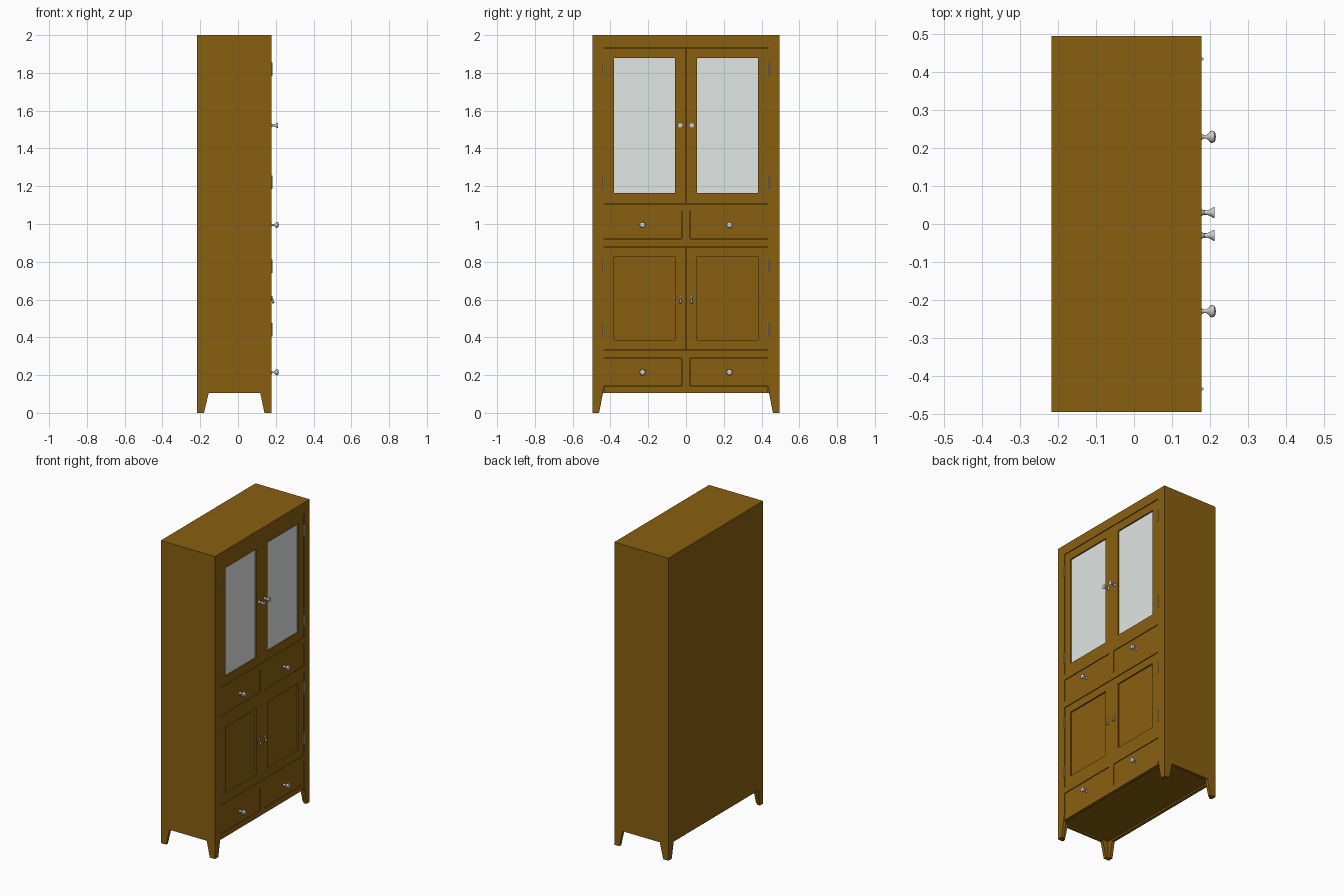
import bpy, bmesh, math
from mathutils import Vector

if "Cube" in bpy.data.objects:
    bpy.data.objects.remove(bpy.data.objects["Cube"])


def material(name, color):
    m = bpy.data.materials.new(name)
    m.diffuse_color = color
    m.use_nodes = True
    m.node_tree.nodes["Principled BSDF"].inputs["Base Color"].default_value = m.diffuse_color
    return m


WOOD = material("wood", (0.25, 0.115, 0.005, 1))
GLASS = material("glass", (0.75, 0.80, 0.78, 1))
METAL = material("metal", (0.55, 0.55, 0.55, 1))


def finish(name, bm, mat):
    bmesh.ops.recalc_face_normals(bm, faces=bm.faces[:])
    me = bpy.data.meshes.new(name)
    bm.to_mesh(me)
    bm.free()
    ob = bpy.data.objects.new(name, me)
    bpy.context.collection.objects.link(ob)
    me.materials.append(mat)
    return ob


def boxes(name, items, mat=WOOD):
    """One object from several (x0, x1, y0, y1, z0, z1) boxes."""
    bm = bmesh.new()
    for x0, x1, y0, y1, z0, z1 in items:
        vs = bmesh.ops.create_cube(bm, size=1)["verts"]
        for v in vs:
            v.co = ((x0 + x1) / 2 + v.co.x * (x1 - x0),
                    (y0 + y1) / 2 + v.co.y * (y1 - y0),
                    (z0 + z1) / 2 + v.co.z * (z1 - z0))
    return finish(name, bm, mat)


def board(name, outline, place, depth):
    """Flat outline mapped to space by place(), extruded by the depth vector."""
    bm = bmesh.new()
    f = bm.faces.new([bm.verts.new(place(a, b)) for a, b in outline])
    r = bmesh.ops.extrude_face_region(bm, geom=[f])
    bmesh.ops.translate(bm, vec=depth,
                        verts=[g for g in r["geom"] if isinstance(g, bmesh.types.BMVert)])
    return finish(name, bm, WOOD)


def lathe(name, profile, origin, direction, steps=24):
    """Turned metal part: (radius, height) profile along a direction."""
    bm = bmesh.new()
    vs = [bm.verts.new((r, 0, h)) for r, h in profile]
    es = [bm.edges.new(p) for p in zip(vs, vs[1:])]
    bmesh.ops.spin(bm, geom=vs + es, cent=(0, 0, 0), axis=(0, 0, 1),
                   angle=math.tau, steps=steps)
    bmesh.ops.remove_doubles(bm, verts=bm.verts[:], dist=1e-5)
    ob = finish(name, bm, METAL)
    ob.location = origin
    ob.rotation_euler = Vector(direction).to_track_quat('Z', 'Y').to_euler()
    for o in bpy.context.selected_objects:
        o.select_set(False)
    ob.select_set(True)
    bpy.context.view_layer.objects.active = ob
    bpy.ops.object.shade_smooth_by_angle(angle=math.radians(40))
    return ob


BACK, FRONT, FACE = -0.218, 0.178, 0.175   # carcass back, frame front, door front
INNER = FRONT - 0.02
HALF, OPEN, TOP = 0.495, 0.435, 1.985      # half width, half opening, under the top

# Carcass: top, floor, back board with feet
boxes("top_board", [(BACK, FRONT, -HALF, HALF, TOP, 2.0)])
boxes("floor_board", [(BACK + 0.02, INNER, -0.475, 0.475, 0.115, 0.135)])
foot = [(0.475, 0), (0.46, 0), (0.44, 0.105)]
board("back_board", foot + [(-a, b) for a, b in reversed(foot)]
      + [(-0.475, TOP), (0.475, TOP)],
      lambda y, z: (BACK, y, z), (0.02, 0, 0))

# Sides and front stiles, each running down into tapered feet
side_outline = [(BACK, 0), (-0.18, 0), (-0.155, 0.105), (0.118, 0.105),
                (0.14, 0), (INNER, 0), (INNER, TOP), (BACK, TOP)]
stile_outline = [(HALF, 0), (0.46, 0), (OPEN, 0.14), (OPEN, TOP), (HALF, TOP)]
for s, tag in ((-1, "left"), (1, "right")):
    board("side_" + tag, side_outline, lambda x, z: (x, s * HALF, z), (0, -s * 0.02, 0))
    board("front_stile_" + tag, stile_outline, lambda y, z: (INNER, s * y, z), (0.02, 0, 0))

# Front rails and drawer dividers
rails = {"bottom": (0.105, 0.14), "lower": (0.29, 0.33), "middle": (0.88, 0.92),
         "upper": (1.07, 1.107), "top": (1.935, TOP)}
for tag, (z0, z1) in rails.items():
    boxes("rail_" + tag, [(INNER, FRONT, -OPEN, OPEN, z0, z1)])
for tag, z0, z1 in (("lower", 0.14, 0.29), ("upper", 0.92, 1.07)):
    boxes("drawer_divider_" + tag, [(INNER, FRONT, -0.022, 0.022, z0, z1)])

# Turned profiles (radius, height)
drawer_knob = [(0, 0), (0.009, 0), (0.008, 0.004), (0.005, 0.008), (0.005, 0.016),
               (0.009, 0.021), (0.015, 0.026), (0.0165, 0.031), (0.014, 0.037),
               (0.008, 0.040), (0, 0.041)]
door_knob = [(0, 0), (0.010, 0), (0.009, 0.004), (0.005, 0.009), (0.006, 0.018),
             (0.009, 0.026), (0.0145, 0.035), (0.0145, 0.037), (0, 0.037)]
rosette = [(0, 0), (0.007, 0), (0.006, 0.004), (0, 0.006)]
drop = [(0, 0), (0.003, 0.001), (0.003, 0.008), (0.006, 0.030), (0.007, 0.035),
        (0.005, 0.038), (0, 0.039)]
barrel = [(0, 0), (0.004, 0), (0.004, 0.072), (0, 0.072)]


def span(s, a, b):
    return tuple(sorted((s * a, s * b)))


def door_frame(name, s, z0, z1, p0, p1):
    """Two stiles and two rails around an opening from p0 to p1."""
    x = (INNER, FACE)
    boxes(name, [x + span(s, 0.0015, 0.058) + (z0, z1),
                 x + span(s, 0.38, OPEN - 0.002) + (z0, z1),
                 x + span(s, 0.058, 0.38) + (z0, p0),
                 x + span(s, 0.058, 0.38) + (p1, z1)])


for s, tag in ((-1, "left"), (1, "right")):
    # Drawers with round knobs
    for level, z0, z1 in (("lower", 0.142, 0.288), ("upper", 0.922, 1.068)):
        boxes(f"drawer_front_{level}_{tag}",
              [(INNER, FACE) + span(s, 0.024, OPEN - 0.002) + (z0, z1)])
        lathe(f"drawer_knob_{level}_{tag}", drawer_knob,
              (FACE, s * 0.23, (z0 + z1) / 2), (1, 0, 0))

    # Panelled lower doors with drop pulls
    door_frame("lower_door_frame_" + tag, s, 0.332, 0.878, 0.387, 0.827)
    boxes("lower_door_panel_" + tag, [(INNER, 0.166) + span(s, 0.05, 0.39) + (0.375, 0.84)])
    lathe("pull_rosette_" + tag, rosette, (FACE, s * 0.03, 0.612), (1, 0, 0))
    lathe("pull_drop_" + tag, drop, (0.179, s * 0.03, 0.618), (0.2, 0, -1), 16)

    # Glazed upper doors with flared knobs
    door_frame("upper_door_frame_" + tag, s, 1.109, 1.933, 1.163, 1.88)
    boxes("upper_door_glass_" + tag, [(0.162, 0.166) + span(s, 0.055, 0.383) + (1.16, 1.883)],
          GLASS)
    lathe("upper_door_knob_" + tag, door_knob, (FACE, s * 0.03, 1.522), (1, 0, 0))

    # Hinge barrels
    for i, z in enumerate((0.44, 0.777, 1.222, 1.82)):
        lathe(f"hinge_{i + 1}_{tag}", barrel, (0.1795, s * OPEN, z - 0.036), (0, 0, 1), 12)
